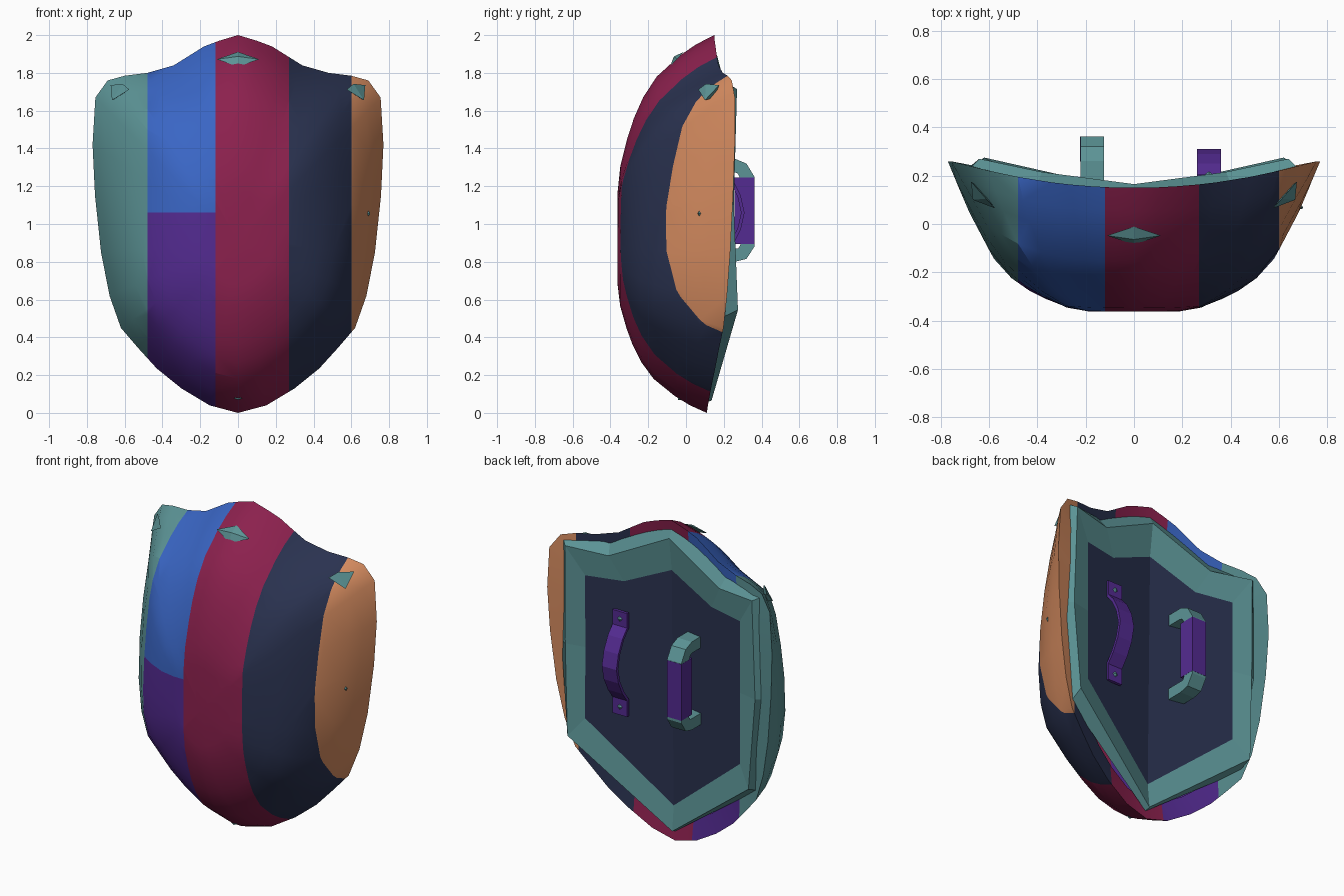
import bpy, bmesh, math
from mathutils import Vector

if "Cube" in bpy.data.objects:
    bpy.data.objects.remove(bpy.data.objects["Cube"])

def mat(name, r, g, b):
    m = bpy.data.materials.new(name)
    m.diffuse_color = (r, g, b, 1)
    m.use_nodes = True
    m.node_tree.nodes["Principled BSDF"].inputs["Base Color"].default_value = m.diffuse_color
    return m

TEAL = mat("teal", .107, .296, .305)
BLUE = mat("blue", .042, .133, .560)
PURPLE = mat("purple", .088, .024, .285)
MAROON = mat("maroon", .262, .015, .076)
NAVY = mat("navy", .023, .032, .080)
ORANGE = mat("orange", .672, .262, .117)

def finish(name, bm, mats, smooth=None):
    bmesh.ops.recalc_face_normals(bm, faces=bm.faces[:])
    me = bpy.data.meshes.new(name)
    bm.to_mesh(me)
    bm.free()
    for m in mats:
        me.materials.append(m)
    ob = bpy.data.objects.new(name, me)
    bpy.context.collection.objects.link(ob)
    if smooth:
        bpy.ops.object.select_all(action='DESELECT')
        ob.select_set(True)
        bpy.context.view_layer.objects.active = ob
        bpy.ops.object.shade_smooth_by_angle(angle=math.radians(smooth))
    return ob

def mirrored(half):
    """Close a half loop that starts and ends on x = 0."""
    return half + [(-p[0], *p[1:]) for p in reversed(half[1:-1])]

def bridge(bm, a, b):
    n = len(a)
    for i in range(n):
        j = (i + 1) % n
        bm.faces.new((a[i], a[j], b[j], b[i]))

# ---- domed shell, cut into coloured stripes
outline = mirrored([(0, 2), (.10, 1.97), (.18, 1.94), (.26, 1.89), (.34, 1.84), (.48, 1.80), (.60, 1.785),
                    (.69, 1.76), (.755, 1.67), (.77, 1.42), (.757, 1.15), (.725, .85), (.68, .62),
                    (.62, .45), (.53, .345), (.43, .235), (.30, .13), (.15, .04), (0, 0)])
CZ, CY = .9, -.363
PROFILE = [(.25, .003), (.37, .03), (.5, .10), (.6, .17), (.7, .265), (.8, .405), (.9, .64), (.955, .81), (1, 1)]

def edge_y(x, z):
    return .11 + .02 * z + .12 * (abs(x) / .77) ** 1.9

def shell_point(x, z, s, f):
    px, pz = x * s, CZ + (z - CZ) * s
    # upper shoulders are shallower, lower flanks fuller
    lean = 7 * px ** 4 * (pz - 1) * (1 - s)
    return px, CY + f * (edge_y(x, z) - CY) + lean, pz

bm = bmesh.new()
mid = bm.verts.new((0, CY, CZ))
rings = [[bm.verts.new(shell_point(x, z, s, f)) for x, z in outline] for s, f in PROFILE]
rings.append([bm.verts.new((x * .86, edge_y(x, z) - .02, CZ + (z - CZ) * .86)) for x, z in outline])
for i, v in enumerate(rings[0]):
    bm.faces.new((mid, v, rings[0][(i + 1) % len(outline)]))
for a, b in zip(rings, rings[1:]):
    bridge(bm, a, b)
for x in (-.48, -.12, .27, .60):
    bmesh.ops.bisect_plane(bm, geom=bm.verts[:] + bm.edges[:] + bm.faces[:],
                           plane_co=(x, 0, 0), plane_no=(1, 0, 0))
strip = [f for f in bm.faces if -.48 < f.calc_center_median().x < -.12]
geom = set(strip)
for f in strip:
    geom.update(f.edges, f.verts)
bmesh.ops.bisect_plane(bm, geom=list(geom), plane_co=(0, 0, 1.06), plane_no=(0, 0, 1))
for f in bm.faces:
    c = f.calc_center_median()
    if c.x < -.48:
        f.material_index = 0
    elif c.x < -.12:
        f.material_index = 1 if c.z > 1.06 else 2
    else:
        f.material_index = 3 if c.x < .27 else 4 if c.x < .60 else 5
finish("shield_shell", bm, [TEAL, BLUE, PURPLE, MAROON, NAVY, ORANGE], 50)

# ---- faceted back rim and back panel
base = [(0, .13, 1.96), (.40, .17, 1.77), (.685, .225, 1.735), (.70, .22, 1.10), (.615, .18, .50), (0, .10, .055)]
ridge = [(0, .165, 1.89), (.38, .215, 1.70), (.64, .270, 1.715), (.65, .253, 1.10), (.62, .275, .545), (0, .135, .065)]
inner = [(0, .14, 1.685), (.30, .178, 1.55), (.53, .23, 1.545), (.53, .228, 1.10), (.53, .23, .66), (0, .12, .22)]
bm = bmesh.new()
loops = [[bm.verts.new(p) for p in mirrored(l)] for l in (base, ridge, inner)]
bridge(bm, loops[0], loops[1])
bridge(bm, loops[1], loops[2])
finish("back_rim", bm, [TEAL])

bm = bmesh.new()
vs = [bm.verts.new(p) for p in mirrored(inner)]
bm.faces.new(vs[:6])
bm.faces.new(vs[5:] + vs[:1])
finish("back_panel", bm, [NAVY])

# ---- grip and strap: ribbons swept along a side path
def ribbon(name, path, x, width, thick, colour):
    pts = [Vector(p) for p in path]
    bm = bmesh.new()
    secs = []
    for i, p in enumerate(pts):
        t = (pts[min(i + 1, len(pts) - 1)] - pts[max(i - 1, 0)]).normalized()
        q = p + Vector((t.y, -t.x)) * thick
        secs.append([bm.verts.new((x + sx * width / 2, r.x, r.y))
                     for sx, r in ((-1, p), (1, p), (1, q), (-1, q))])
    for a, b in zip(secs, secs[1:]):
        bridge(bm, a, b)
    bm.faces.new(secs[0])
    bm.faces.new(secs[-1])
    return finish(name, bm, [colour])

ribbon("grip_upper_bracket", [(.13, 1.345), (.26, 1.345), (.32, 1.32), (.362, 1.25), (.362, 1.20)],
       -.173, .098, .07, TEAL)
ribbon("grip_lower_bracket", [(.362, .93), (.362, .88), (.32, .815), (.26, .80), (.13, .80)],
       -.173, .098, .07, TEAL)
ribbon("hand_grip", [(.363, 1.245), (.363, .895)], -.173, .099, .105, PURPLE)
ribbon("arm_strap", [(.205, 1.37), (.205, 1.28), (.25, 1.23), (.29, 1.15), (.31, 1.06), (.29, .97),
                     (.25, .89), (.205, .83), (.205, .73)], .31, .10, .018, PURPLE)

# ---- pointed studs: four-sided pyramids
def spike(name, ring, tip):
    bm = bmesh.new()
    ring = [bm.verts.new(p) for p in ring]
    tip = bm.verts.new(tip)
    bm.faces.new(ring)
    for i in range(4):
        bm.faces.new((ring[i], ring[(i + 1) % 4], tip))
    finish(name, bm, [TEAL])

def stud(name, co, normal, a, b, h):
    n = Vector(normal).normalized()
    side = Vector((0, 0, 1)).cross(n).normalized() * a
    up = n.cross(side.normalized()) * b
    co = Vector(co)
    spike(name, [co + side, co + up, co - side, co - up], co + n * h)

stud("top_stud", (0, -.048, 1.872), (0, -.70, .66), .112, .054, .022)
stud("bottom_stud", (0, -.035, .078), (0, -.7, -.7), .022, .012, .012)
stud("edge_stud", (.69, .07, 1.055), (.85, -.5, 0), .010, .014, .012)
for s, side in ((1, "right"), (-1, "left")):
    spike(side + "_corner_stud", [(s * x, y, z) for x, y, z in
          ((.575, .065, 1.712), (.612, .105, 1.742), (.674, .175, 1.735), (.64, .15, 1.67))],
          (s * .667, .10, 1.655))
for z, nm in ((1.325, "upper"), (.78, "lower")):
    stud(nm + "_strap_rivet", (.31, .203, z), (0, 1, 0), .02, .02, .015)
